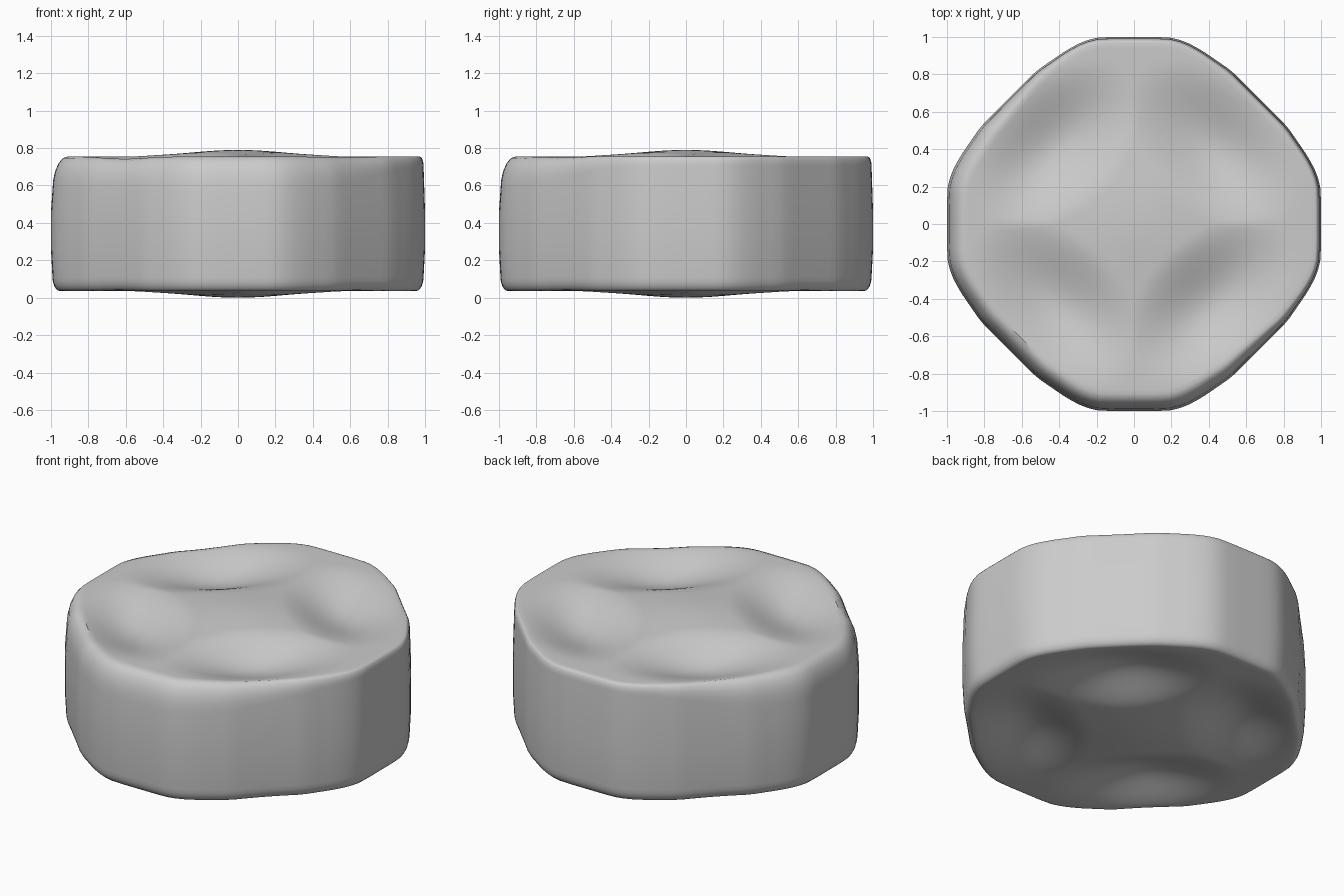
import bpy, bmesh, math
from mathutils import Vector

if "Cube" in bpy.data.objects:
    bpy.data.objects.remove(bpy.data.objects["Cube"])

N = 128          # steps around
RINGS = 36       # steps from centre to rim
H = 0.79         # full height

# One eighth of the plan outline, mirrored into a closed loop
quarter = [(1, 0), (1, .12), (.995, .21), (.975, .275), (.93, .36), (.82, .52), (.67, .67),
           (.52, .82), (.36, .93), (.275, .975), (.21, .995), (.12, 1), (0, 1)]


def radius(a):
    """Distance from the axis to the outline in direction a."""
    a = a % (math.pi / 2)
    d = Vector((math.cos(a), math.sin(a)))
    for p, q in zip(quarter, quarter[1:]):
        p, q = Vector(p), Vector(q)
        if math.atan2(q.y, q.x) >= a - 1e-6:
            e = q - p
            return (p.x * e.y - p.y * e.x) / (d.x * e.y - d.y * e.x)
    return 1.0


def smooth(t):
    t = max(0.0, min(1.0, t))
    return t * t * (3 - 2 * t)


def relief(x, y):
    """Face height: low central dome with a dish in each quadrant."""
    z = 0.755 + 0.035 * math.exp(-(x * x + y * y) / 0.1225)
    u, v = abs(x), abs(y)
    along, across = (u + v) / math.sqrt(2), (u - v) / math.sqrt(2)
    q = math.hypot((along - 0.59) / 0.35, across / 0.56)
    return z - 0.09 * smooth(1 - q)


bm = bmesh.new()


def ring(f):
    return [bm.verts.new(f(2 * math.pi * i / N)) for i in range(N)]


def face_point(a, s, top):
    # The top edge is rounded more on the front and left sides
    soft = smooth(0.5 - 0.6 * (math.cos(a) + math.sin(a)))
    w = 0.03 + 0.06 * soft if top else 0.05
    r = (radius(a) - w) * s
    x, y = r * math.cos(a), r * math.sin(a)
    z = relief(x, y)
    return x, y, z if top else H - z


def edge_point(a, t, top):
    # Quarter-round from the face rim (t=0) to the wall (t=1)
    soft = smooth(0.5 - 0.6 * (math.cos(a) + math.sin(a)))
    w, h = (0.03 + 0.06 * soft, 0.05 + 0.13 * soft) if top else (0.05, 0.075)
    x, y, z = face_point(a, 1, top)
    r = math.hypot(x, y) + (w - 0.008) * math.sin(t * math.pi / 2)
    dz = h * (1 - math.cos(t * math.pi / 2))
    return r * math.cos(a), r * math.sin(a), z - dz if top else z + dz


# Rings in order: top face, rounded edge, wall, rounded edge, bottom face
loops = [ring(lambda a: face_point(a, k / RINGS, True)) for k in range(1, RINGS + 1)]
loops += [ring(lambda a: edge_point(a, k / 5, True)) for k in range(1, 6)]
loops += [ring(lambda a: (radius(a) * math.cos(a), radius(a) * math.sin(a), z))
          for z in (0.46, 0.36, 0.26)]
loops += [ring(lambda a: edge_point(a, k / 5, False)) for k in range(5, 0, -1)]
loops += [ring(lambda a: face_point(a, k / RINGS, False)) for k in range(RINGS, 0, -1)]

for A, B in zip(loops, loops[1:]):
    for i in range(N):
        j = (i + 1) % N
        bm.faces.new((A[i], B[i], B[j], A[j]))
for L, z in ((loops[0], H), (loops[-1], 0)):
    c = bm.verts.new((0, 0, z))
    for i in range(N):
        bm.faces.new((c, L[i], L[(i + 1) % N]))
bmesh.ops.recalc_face_normals(bm, faces=bm.faces)

mesh = bpy.data.meshes.new("dished_block")
bm.to_mesh(mesh)
bm.free()
block = bpy.data.objects.new("dished_block", mesh)
bpy.context.collection.objects.link(block)
bpy.context.view_layer.objects.active = block
block.select_set(True)
bpy.ops.object.shade_smooth_by_angle(angle=math.radians(35))
